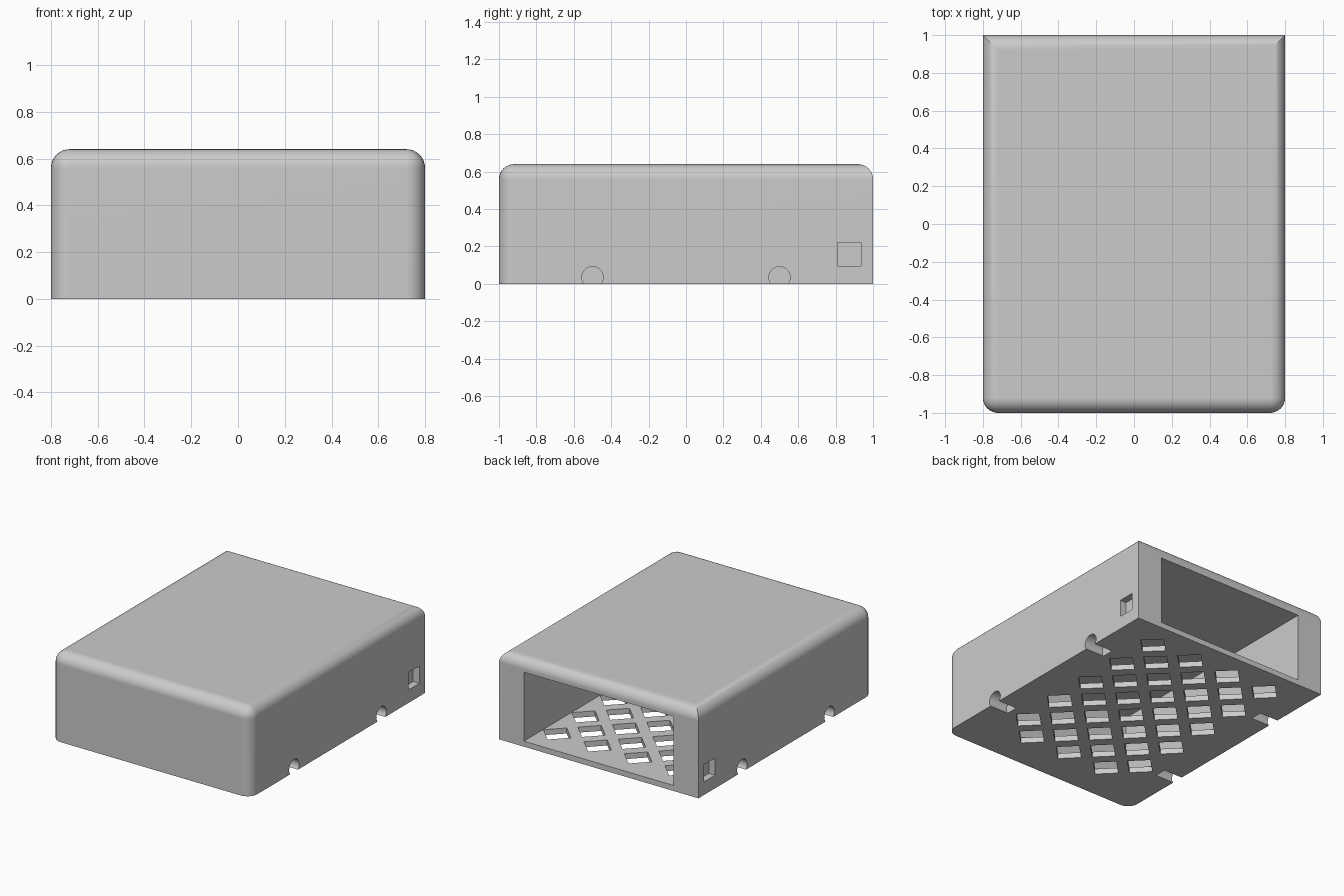
import bpy, bmesh
from math import pi
from mathutils import Matrix, Vector

if "Cube" in bpy.data.objects:
    bpy.data.objects.remove(bpy.data.objects["Cube"], do_unlink=True)

W, L, H = 0.8, 1.0, 0.64      # half width, half length, height
RADIUS = 0.08
PITCH = 0.325                 # vent spacing along x and y

grey = bpy.data.materials.new("light_grey")
grey.use_nodes = True
grey.diffuse_color = (0.6, 0.6, 0.6, 1)
grey.node_tree.nodes["Principled BSDF"].inputs["Base Color"].default_value = (0.6, 0.6, 0.6, 1)


def add_box(bm, low, high, turn=0):
    low, high = Vector(low), Vector(high)
    matrix = (Matrix.Translation((low + high) / 2) @ Matrix.Rotation(turn, 4, "Z")
              @ Matrix.Diagonal((*(high - low), 1)))
    bmesh.ops.create_cube(bm, size=1, matrix=matrix)


def make_object(name, bm):
    bmesh.ops.recalc_face_normals(bm, faces=bm.faces)
    mesh = bpy.data.meshes.new(name)
    bm.to_mesh(mesh)
    bm.free()
    mesh.materials.append(grey)
    obj = bpy.data.objects.new(name, mesh)
    bpy.context.collection.objects.link(obj)
    return obj


# Case body: rounded top and front corners, square back corners
bm = bmesh.new()
add_box(bm, (-W, -L, 0), (W, L, H))
rounded = []
for edge in bm.edges:
    a, b = (v.co for v in edge.verts)
    on_top = min(a.z, b.z) > H - 0.01
    front_upright = abs(a.z - b.z) > 0.1 and a.y < 0
    if on_top or front_upright:
        rounded.append(edge)
bmesh.ops.bevel(bm, geom=rounded, offset=RADIUS, segments=8, profile=0.5, affect="EDGES")
case = make_object("case_body", bm)

# Cavity open at the back
bm = bmesh.new()
add_box(bm, (-0.6, -0.8, 0.04), (0.6, L + 0.2, 0.54))
cutters = [make_object("cavity_cutter", bm)]

# Diamond vents through the floor, in staggered rows of four and three
bm = bmesh.new()
half = 0.0775
for row in range(10):
    count = 4 - row % 2
    y = 0.78 - row * PITCH / 2
    for i in range(count):
        x = (i - (count - 1) / 2) * PITCH
        add_box(bm, (x - half, y - half, -0.1), (x + half, y + half, 0.12), pi / 4)
cutters.append(make_object("vent_cutter", bm))

# Side recesses: round foot notches and square sockets
bm = bmesh.new()
for side in (-1, 1):
    for y in (-0.5, 0.5):
        matrix = Matrix.Translation((side * 0.8, y, 0.035)) @ Matrix.Rotation(pi / 2, 4, "Y")
        bmesh.ops.create_cone(bm, cap_ends=True, segments=32, radius1=0.057, radius2=0.057,
                              depth=0.3, matrix=matrix)
    x0, x1 = sorted((side * 0.75, side * 0.9))
    add_box(bm, (x0, 0.81, 0.095), (x1, 0.935, 0.22))
cutters.append(make_object("side_recess_cutter", bm))

# Cut the case and discard the cutters
for cutter in cutters:
    cutter.hide_render = True
    mod = case.modifiers.new(cutter.name, "BOOLEAN")
    mod.operation = "DIFFERENCE"
    mod.solver = "EXACT"
    mod.object = cutter
graph = bpy.context.evaluated_depsgraph_get()
cut_mesh = bpy.data.meshes.new_from_object(case.evaluated_get(graph))
case.modifiers.clear()
case.data = cut_mesh
for cutter in cutters:
    bpy.data.objects.remove(cutter, do_unlink=True)

# Smooth the rounded edges and keep the broad faces flat
bpy.ops.object.select_all(action="DESELECT")
case.select_set(True)
bpy.context.view_layer.objects.active = case
bpy.ops.object.shade_smooth_by_angle()
weighted = case.modifiers.new("even_shading", "WEIGHTED_NORMAL")
weighted.keep_sharp = True
